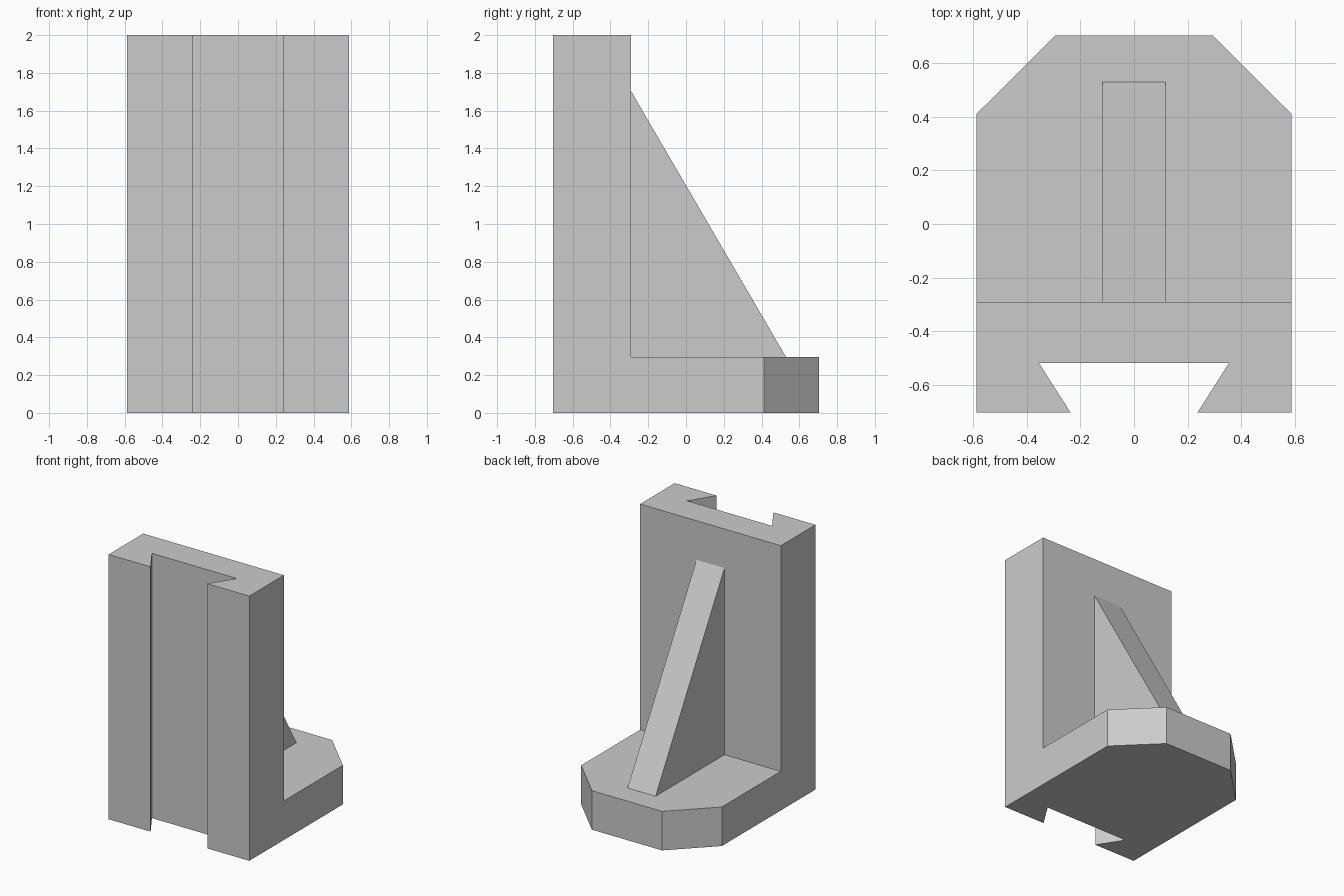
import bpy
import bmesh
from mathutils import Vector

cube = bpy.data.objects.get("Cube")
if cube:
    bpy.data.objects.remove(cube, do_unlink=True)

HALF_WIDTH, DEPTH, HEIGHT = 0.588, 0.705, 2.0
WALL_BACK, BASE_TOP = -0.292, 0.295

grey = bpy.data.materials.new("plain_grey")
grey.use_nodes = True
grey.diffuse_color = (0.6, 0.6, 0.6, 1)
grey.node_tree.nodes["Principled BSDF"].inputs["Base Color"].default_value = grey.diffuse_color


def prism(name, outline, direction):
    """Closed solid: a flat outline swept along a direction."""
    bm = bmesh.new()
    low = [bm.verts.new(p) for p in outline]
    high = [bm.verts.new(Vector(p) + Vector(direction)) for p in outline]
    bm.faces.new(low)
    bm.faces.new(high)
    for i in range(len(low)):
        j = (i + 1) % len(low)
        bm.faces.new((low[i], low[j], high[j], high[i]))
    bmesh.ops.recalc_face_normals(bm, faces=bm.faces)
    mesh = bpy.data.meshes.new(name)
    bm.to_mesh(mesh)
    bm.free()
    mesh.materials.append(grey)
    obj = bpy.data.objects.new(name, mesh)
    bpy.context.collection.objects.link(obj)
    return obj


# Bracket footprint: dovetail slot at the front, chamfered corners at the back
half = [(0.355, -0.52), (0.237, -DEPTH), (HALF_WIDTH, -DEPTH),
        (HALF_WIDTH, 0.412), (0.293, DEPTH)]
footprint = half + [(-x, y) for x, y in reversed(half)]
bracket = prism("angle_bracket", [(x, y, 0) for x, y in footprint], (0, 0, HEIGHT))

# Remove everything above the base plate behind the upright wall
notch = [(-1, WALL_BACK, BASE_TOP), (-1, 1, BASE_TOP),
         (-1, 1, HEIGHT + 1), (-1, WALL_BACK, HEIGHT + 1)]
cutter = prism("notch_cutter", notch, (2, 0, 0))
cutter.hide_render = True
cut = bracket.modifiers.new("notch", 'BOOLEAN')
cut.operation = 'DIFFERENCE'
cut.solver = 'EXACT'
cut.object = cutter
bpy.context.view_layer.objects.active = bracket
bpy.ops.object.modifier_apply(modifier=cut.name)
bpy.data.objects.remove(cutter, do_unlink=True)

# Triangular stiffening rib between the wall and the base plate
RIB_HALF = 0.117
rib = [(-RIB_HALF, WALL_BACK, BASE_TOP), (-RIB_HALF, 0.53, BASE_TOP),
       (-RIB_HALF, WALL_BACK, 1.705)]
prism("support_rib", rib, (2 * RIB_HALF, 0, 0))
